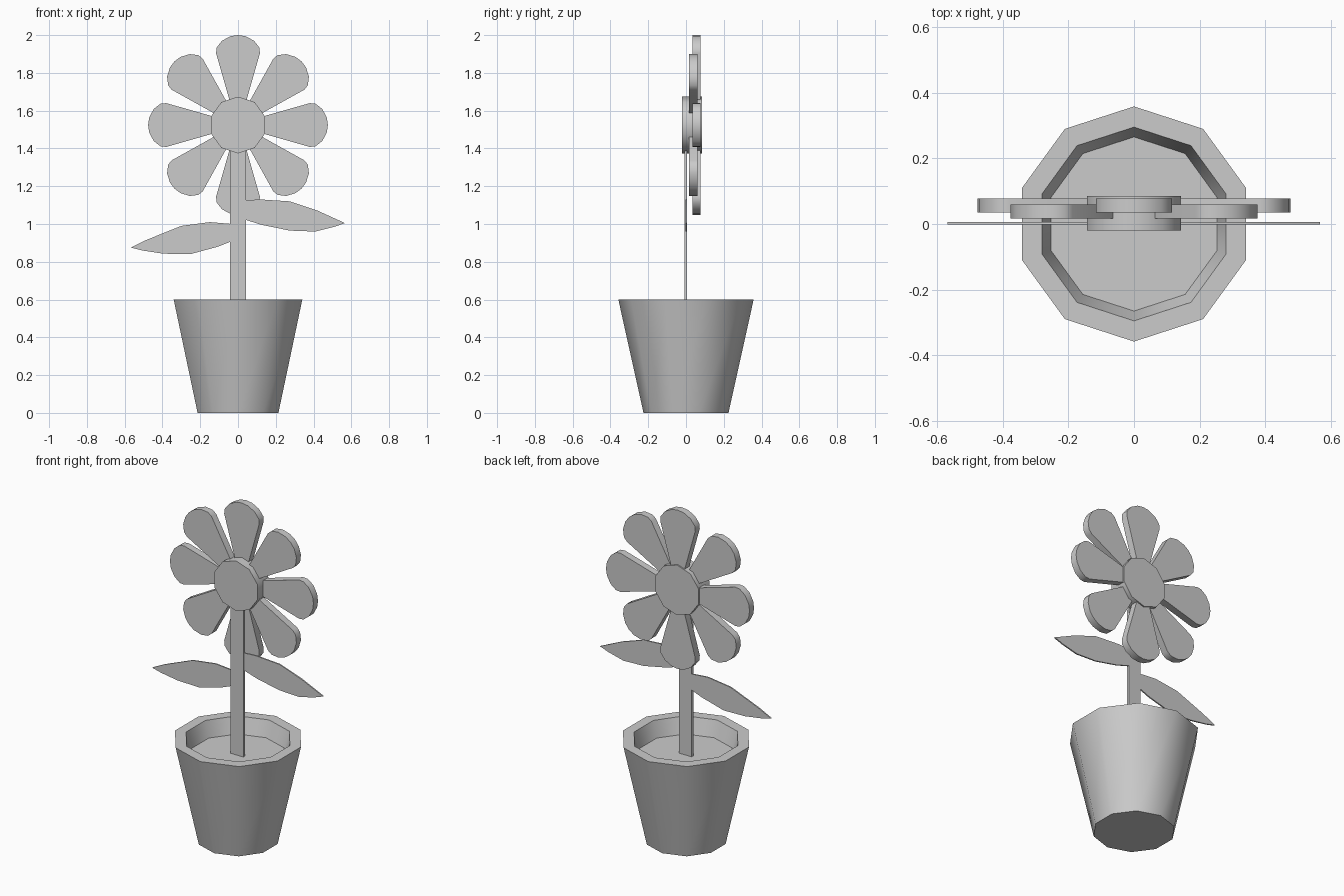
import bpy, bmesh, math

cube = bpy.data.objects.get("Cube")
if cube:
    bpy.data.objects.remove(cube)

grey = bpy.data.materials.new("plain grey")
grey.use_nodes = True
grey.diffuse_color = (0.6, 0.6, 0.6, 1)
grey.node_tree.nodes["Principled BSDF"].inputs["Base Color"].default_value = (0.6, 0.6, 0.6, 1)


def finish(name, bm):
    """Turn a bmesh into a smooth-by-angle object."""
    bmesh.ops.recalc_face_normals(bm, faces=bm.faces)
    mesh = bpy.data.meshes.new(name)
    bm.to_mesh(mesh)
    bm.free()
    mesh.materials.append(grey)
    obj = bpy.data.objects.new(name, mesh)
    bpy.context.collection.objects.link(obj)
    bpy.ops.object.select_all(action='DESELECT')
    obj.select_set(True)
    bpy.context.view_layer.objects.active = obj
    bpy.ops.object.shade_smooth_by_angle(angle=math.radians(40))
    return obj


def slab(name, outline, front, back):
    """Extrude an x-z outline between two depths."""
    bm = bmesh.new()
    face = bm.faces.new([bm.verts.new((x, front, z)) for x, z in outline])
    new = bmesh.ops.extrude_face_region(bm, geom=[face])["geom"]
    moved = [v for v in new if isinstance(v, bmesh.types.BMVert)]
    bmesh.ops.translate(bm, verts=moved, vec=(0, back - front, 0))
    return finish(name, bm)


def ring(radius, sides=10):
    """Corner positions of a polygon with one corner straight up."""
    angles = [math.pi / 2 + math.tau * i / sides for i in range(sides)]
    return [(radius * math.cos(a), radius * math.sin(a)) for a in angles]


# Pot with thick rim and recessed soil: rings of (radius, height)
bm = bmesh.new()
rings = [[bm.verts.new((x, y, z)) for x, y in ring(r)]
         for r, z in [(0.225, 0), (0.358, 0.6), (0.295, 0.6), (0.265, 0.505)]]
for low, high in zip(rings, rings[1:]):
    for i in range(len(low)):
        j = (i + 1) % len(low)
        bm.faces.new((low[i], low[j], high[j], high[i]))
bm.faces.new(rings[0])
bm.faces.new(rings[-1])
finish("pot", bm)

# Stem
slab("stem", [(-0.042, 0.5), (0.042, 0.5), (0.042, 1.5), (-0.042, 1.5)], -0.009, 0.006)

# Leaves
slab("left_leaf", [(0.03, 1.125), (0.116, 1.13), (0.275, 1.12), (0.423, 1.07),
                   (0.566, 1.005), (0.51, 0.985), (0.41, 0.96), (0.275, 0.965),
                   (0.127, 0.995), (0.03, 1.025)], -0.002, 0.006)
slab("right_leaf", [(-0.03, 1.0), (-0.148, 1.01), (-0.3, 0.99), (-0.487, 0.915),
                    (-0.568, 0.875), (-0.508, 0.86), (-0.397, 0.843), (-0.254, 0.84),
                    (-0.106, 0.88), (-0.03, 0.91)], -0.002, 0.006)

# Flower centre
HEART = 1.524
slab("flower_centre", [(x, z + HEART) for x, z in ring(0.15)], -0.02, 0.086)

# Petals: half outline as (distance from heart, half width), diagonals sit further forward
half = [(0.05, 0.022), (0.38, 0.116), (0.41, 0.113), (0.446, 0.085), (0.47, 0.04)]
outline = half + [(0.476, 0)] + [(r, -w) for r, w in reversed(half)]
for i in range(8):
    a = math.tau * i / 8
    c, s = math.cos(a), math.sin(a)
    front = 0.017 if i % 2 else 0.035
    slab(f"petal_{i + 1}", [(r * c - w * s, HEART + r * s + w * c) for r, w in outline],
         front, front + 0.043)
